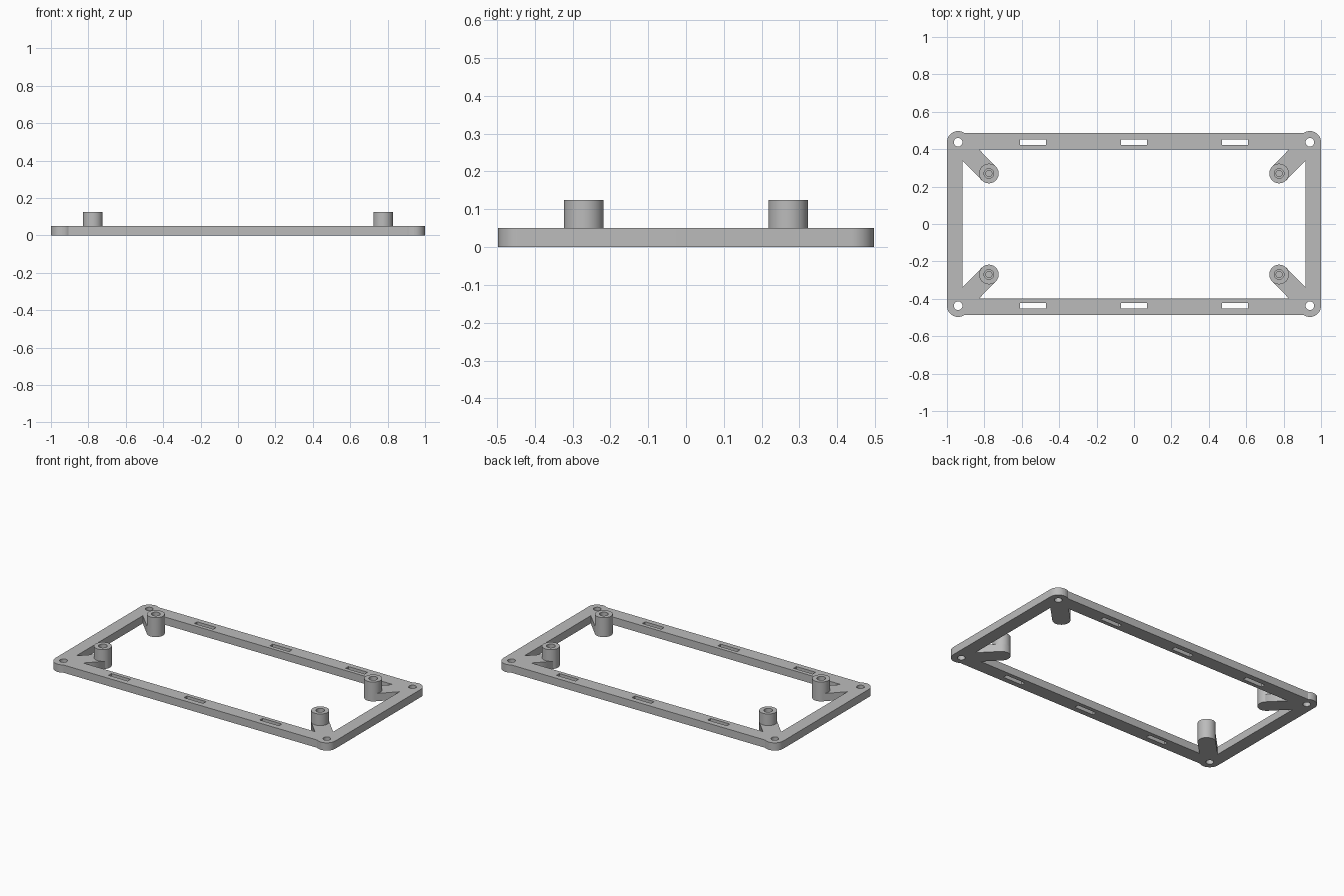
import bpy, math

cube = bpy.data.objects.get("Cube")
if cube:
    bpy.data.objects.remove(cube, do_unlink=True)

grey = bpy.data.materials.new("light grey")
grey.use_nodes = True
COLOUR = (0.5, 0.5, 0.5, 1)
grey.diffuse_color = COLOUR
grey.node_tree.nodes["Principled BSDF"].inputs["Base Color"].default_value = COLOUR

T = 0.05                      # frame thickness
CX, CY = 0.94, 0.437          # corner screw holes
PX, PY = 0.776, 0.27          # standoffs
QUADS = [(sx, sy) for sx in (-1, 1) for sy in (-1, 1)]


def box(name, x, y, w, d, z0, z1, turn=0):
    bpy.ops.mesh.primitive_cube_add(size=1, location=(x, y, (z0 + z1) / 2), rotation=(0, 0, turn))
    ob = bpy.context.object
    ob.name = name
    ob.scale = (w, d, z1 - z0)
    ob.data.materials.append(grey)
    return ob


def disc(name, x, y, r, z0, z1, sides=48):
    bpy.ops.mesh.primitive_cylinder_add(vertices=sides, radius=r, depth=z1 - z0,
                                        location=(x, y, (z0 + z1) / 2))
    ob = bpy.context.object
    ob.name = name
    ob.data.materials.append(grey)
    return ob


def combine(base, others, operation):
    # apply a boolean with each helper, then remove the helper
    for other in others:
        mod = base.modifiers.new("combine", 'BOOLEAN')
        mod.operation, mod.solver, mod.object = operation, 'EXACT', other
        bpy.context.view_layer.objects.active = base
        bpy.ops.object.modifier_apply(modifier=mod.name)
        bpy.data.objects.remove(other, do_unlink=True)


def smooth(ob):
    bpy.ops.object.select_all(action='DESELECT')
    ob.select_set(True)
    bpy.context.view_layer.objects.active = ob
    bpy.ops.object.shade_smooth_by_angle(angle=math.radians(30))


# Rectangular frame: two long rails and two short rails
frame = box("frame", 0, 0.442, 2 * CX, 0.089, 0, T)
parts = [box("rail", 0, -0.442, 2 * CX, 0.089, 0, T)]
parts += [box("rail", s * 0.9585, 0, 0.083, 2 * CY, 0, T) for s in (-1, 1)]

# Rounded corners and diagonal arms with rounded ends
for sx, sy in QUADS:
    parts.append(disc("corner", sx * CX, sy * CY, 0.06, 0, T))
    dx, dy = sx * (PX - CX), sy * (PY - CY)
    parts.append(box("arm", sx * (PX + CX) / 2, sy * (PY + CY) / 2,
                     math.hypot(dx, dy), 0.105, 0, T, math.atan2(dy, dx)))
    parts.append(disc("arm_end", sx * PX, sy * PY, 0.0525, 0, T))
combine(frame, parts, 'UNION')

# Screw holes and cable slots cut through the frame
cutters = [disc("hole", sx * CX, sy * CY, 0.023, -0.1, 0.2, 32) for sx, sy in QUADS]
cutters += [box("slot", x, sy * 0.4375, 0.137, 0.029, -0.1, 0.2)
            for x in (-0.54, 0, 0.54) for sy in (-1, 1)]
combine(frame, cutters, 'DIFFERENCE')
smooth(frame)

# Standoffs with a stepped blind screw hole
for sx, sy in QUADS:
    name = ("back" if sy > 0 else "front") + ("_left" if sx > 0 else "_right") + "_standoff"
    post = disc(name, sx * PX, sy * PY, 0.0525, T, 0.125)
    combine(post, [disc("bore", sx * PX, sy * PY, 0.026, 0.075, 0.2, 24),
                   disc("pilot", sx * PX, sy * PY, 0.016, 0.055, 0.1, 24)], 'DIFFERENCE')
    smooth(post)
